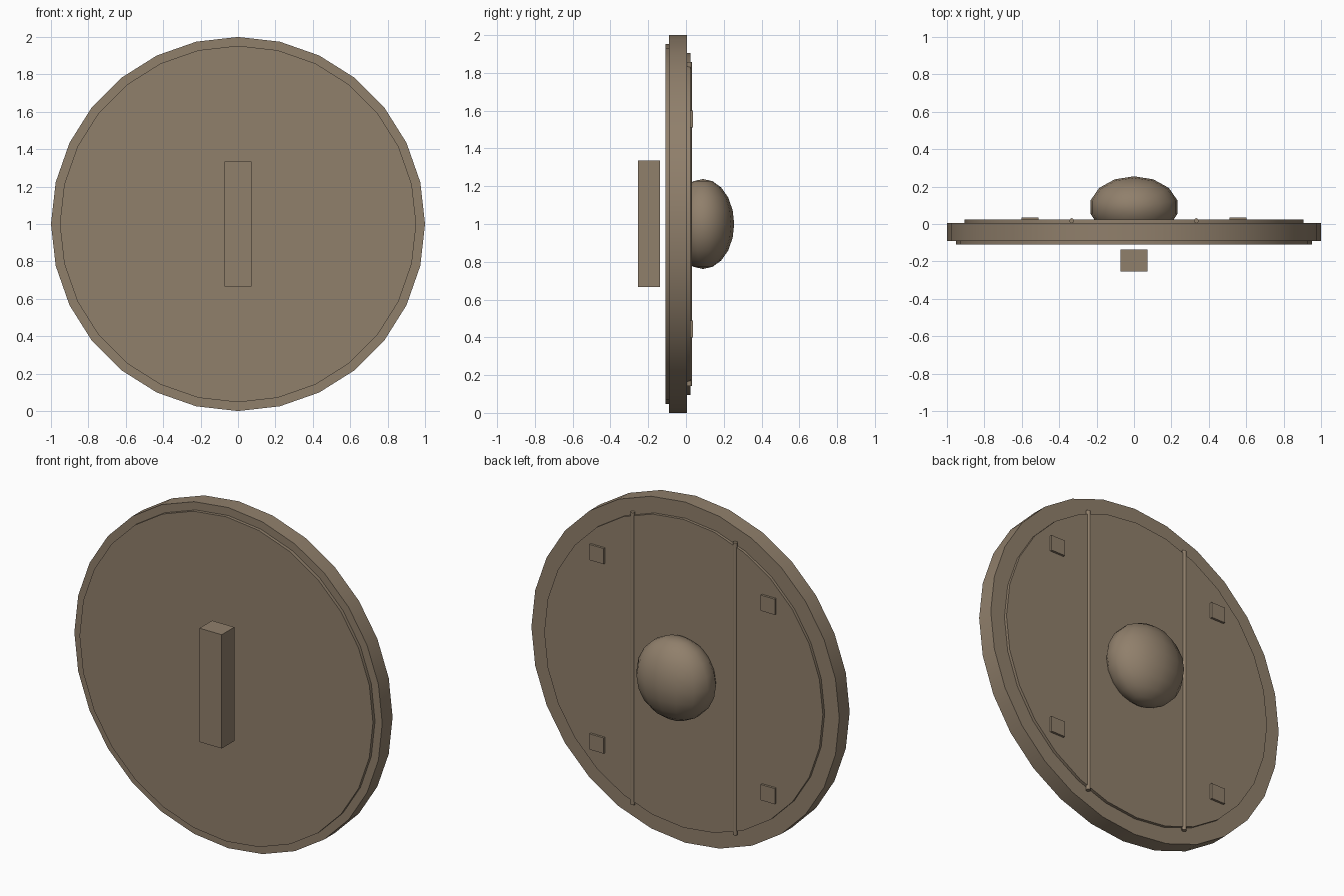
import bpy, bmesh, math
from mathutils import Matrix, Vector

if "Cube" in bpy.data.objects:
    bpy.data.objects.remove(bpy.data.objects["Cube"])

wood = bpy.data.materials.new("weathered brown")
wood.diffuse_color = (0.28, 0.214, 0.148, 1.0)
wood.use_nodes = True
wood.node_tree.nodes["Principled BSDF"].inputs["Base Color"].default_value = wood.diffuse_color


def finish(name, bm, smooth_angle=None):
    mesh = bpy.data.meshes.new(name)
    bm.to_mesh(mesh)
    bm.free()
    mesh.materials.append(wood)
    ob = bpy.data.objects.new(name, mesh)
    bpy.context.collection.objects.link(ob)
    if smooth_angle:
        bpy.ops.object.select_all(action='DESELECT')
        ob.select_set(True)
        bpy.context.view_layer.objects.active = ob
        bpy.ops.object.shade_smooth_by_angle(angle=math.radians(smooth_angle))
    return ob


def disc(name, radius, y0, y1, sides=28):
    """Round plate facing along y, centred at z = 1."""
    bm = bmesh.new()
    m = Matrix.Translation((0, (y0 + y1) / 2, 1)) @ Matrix.Rotation(math.pi / 2, 4, 'X')
    bmesh.ops.create_cone(bm, cap_ends=True, segments=sides, radius1=radius,
                          radius2=radius, depth=y1 - y0, matrix=m)
    return finish(name, bm, 30)


def box(name, lo, hi):
    lo, hi = Vector(lo), Vector(hi)
    bm = bmesh.new()
    m = Matrix.Translation((lo + hi) / 2) @ Matrix.Diagonal((*(hi - lo), 1))
    bmesh.ops.create_cube(bm, size=1, matrix=m)
    return finish(name, bm)


# Layered round body
disc("rim", 1.0, -0.09, 0.006)
disc("front_plate", 0.953, -0.109, 0.003)
disc("back_plate", 0.905, -0.05, 0.023)

# Grip block floating in front of the plate
box("grip", (-0.072, -0.254, 0.667), (0.072, -0.137, 1.335))

# Flattened dome on the back
bm = bmesh.new()
bmesh.ops.create_uvsphere(bm, u_segments=14, v_segments=10, radius=1,
                          matrix=Matrix.Translation((0, 0.09, 1))
                          @ Matrix.Diagonal((0.238, 0.165, 0.238, 1)))
finish("boss", bm, 60)

for side, sx in (("left", -1), ("right", 1)):
    # Thin vertical rods
    bm = bmesh.new()
    bmesh.ops.create_cone(bm, cap_ends=True, segments=8, radius1=0.013, radius2=0.013,
                          depth=1.716, matrix=Matrix.Translation((sx * 0.333, 0.018, 1)))
    finish("rod_" + side, bm, 50)
    # Square studs
    for level, sz in (("lower", -1), ("upper", 1)):
        x, z, h = sx * 0.556, 1 + sz * 0.556, 0.046
        box(f"stud_{level}_{side}", (x - h, 0.0, z - h), (x + h, 0.036, z + h))
